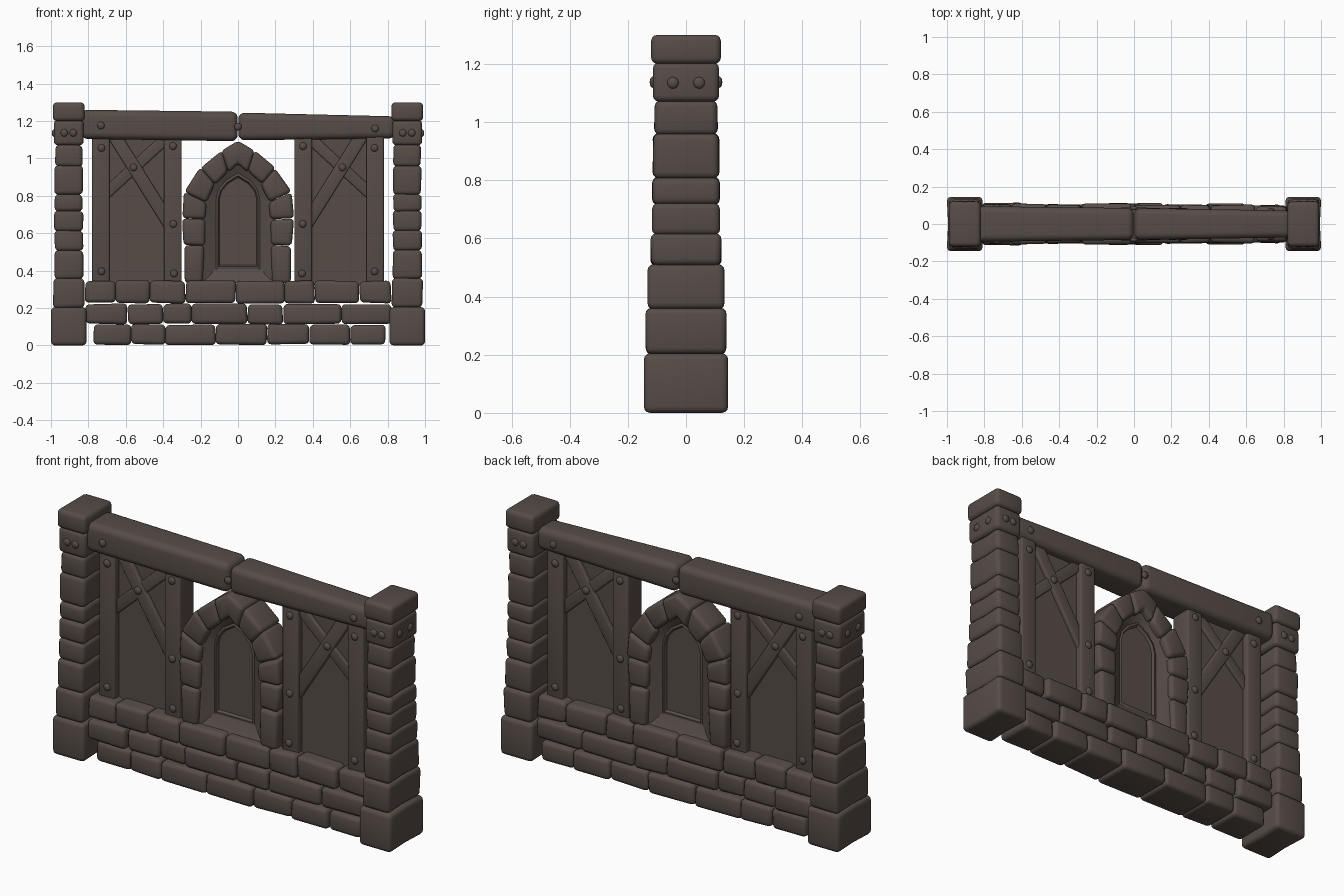
import bpy, bmesh, math, random
from mathutils import Vector, Matrix

if "Cube" in bpy.data.objects:
    bpy.data.objects.remove(bpy.data.objects["Cube"])

random.seed(4)

mat = bpy.data.materials.new("dark brown stone")
mat.diffuse_color = (0.095, 0.073, 0.064, 1)
mat.use_nodes = True
mat.node_tree.nodes["Principled BSDF"].inputs["Base Color"].default_value = mat.diffuse_color


def finish(name, bm, angle=40):
    bmesh.ops.recalc_face_normals(bm, faces=bm.faces)
    me = bpy.data.meshes.new(name)
    bm.to_mesh(me)
    bm.free()
    me.materials.append(mat)
    ob = bpy.data.objects.new(name, me)
    bpy.context.collection.objects.link(ob)
    bpy.ops.object.select_all(action='DESELECT')
    ob.select_set(True)
    bpy.context.view_layer.objects.active = ob
    bpy.ops.object.shade_smooth_by_angle(angle=math.radians(angle))
    return ob


def prism(name, pts, hy, bevel=0.02, jit=0.0, seg=3, pinch=0.0):
    """Outline in x,z extruded to +-hy (number or one per point), rounded edges."""
    bm = bmesh.new()
    if not isinstance(hy, (list, tuple)):
        hy = [hy] * len(pts)
    front, back = [], []
    for (x, z), h in zip(pts, hy):
        x += random.uniform(-jit, jit)
        z += random.uniform(-jit, jit)
        h += random.uniform(-jit, jit)
        front.append(bm.verts.new((x, -h, z)))
        back.append(bm.verts.new((x, h, z)))
    n = len(pts)
    bm.faces.new(front)
    bm.faces.new(back[::-1])
    for i in range(n):
        j = (i + 1) % n
        bm.faces.new((front[i], back[i], back[j], front[j]))
    bmesh.ops.recalc_face_normals(bm, faces=bm.faces)
    if bevel:
        bmesh.ops.bevel(bm, geom=bm.edges[:], offset=bevel, segments=seg,
                        profile=0.5, affect='EDGES', clamp_overlap=True)
    if pinch:
        # shallow waist where the front and back halves meet
        bmesh.ops.bisect_plane(bm, geom=bm.verts[:] + bm.edges[:] + bm.faces[:],
                               plane_co=(0, 0, 0), plane_no=(0, 1, 0))
        cx = sum(p[0] for p in pts) / n
        for v in bm.verts:
            if abs(v.co.y) < 1e-4:
                v.co.x -= math.copysign(pinch, v.co.x - cx)
    return finish(name, bm)


def box(name, x0, x1, z0, z1, hy, **k):
    return prism(name, [(x0, z0), (x1, z0), (x1, z1), (x0, z1)], hy, **k)


def rivet(x, y, z, axis='Y', r=0.02):
    bm = bmesh.new()
    s = (1, 0.6, 1) if axis == 'Y' else (0.6, 1, 1)
    m = Matrix.Translation((x, y, z)) @ Matrix.Diagonal((*s, 1))
    bmesh.ops.create_uvsphere(bm, u_segments=14, v_segments=8, radius=r, matrix=m)
    finish("rivet", bm, 60)


def rivets(x, y, z):
    for s in (-1, 1):
        rivet(x, s * y, z)


# Corner pillars: (z0, z1, half width x, half depth y)
courses = [(0.0, 0.205, 0.095, 0.145), (0.2, 0.36, 0.082, 0.138),
           (0.355, 0.51, 0.078, 0.131), (0.505, 0.615, 0.076, 0.122),
           (0.61, 0.72, 0.076, 0.118), (0.715, 0.81, 0.075, 0.115),
           (0.805, 0.96, 0.075, 0.114), (0.955, 1.075, 0.073, 0.109),
           (1.07, 1.205, 0.080, 0.114), (1.2, 1.3, 0.085, 0.12)]
for side in (-1, 1):
    cx = side * 0.905
    for i, (z0, z1, w, d) in enumerate(courses):
        nm = "pillar_base" if i == 0 else "pillar_cap" if i == 9 else "pillar_stone"
        box(nm, cx - w, cx + w, z0, z1, d, bevel=0.022,
            jit=0.003 if 0 < i < 8 else 0, pinch=0.006 if i < 8 else 0)
    for dx in (-0.024, 0.024):
        rivets(cx + dx, 0.113, 1.137)
    for y in (-0.045, 0.045):
        rivet(side * 0.984, y, 1.135, 'X')

# Low stone wall: three courses
rows = [(0.005, 0.112, [-.775, -.57, -.39, -.12, .155, .38, .6, .79]),
        (0.115, 0.222, [-.82, -.59, -.4, -.25, .05, .24, .55, .82]),
        (0.227, 0.345, [-.82, -.655, -.47, -.28, -.01, .25, .41, .65, .82])]
for z0, z1, xs in rows:
    for a, b in zip(xs, xs[1:]):
        d = 0.103 + random.uniform(-0.012, 0.01) - 0.02 * max(0, (a + b) / 2 - 0.3)
        box("wall_stone", a + 0.001, b - 0.001, z0, z1, d, bevel=0.022, jit=0.004)

# Top beam in two lengths
prism("top_beam_left", [(-0.84, 1.105), (-0.002, 1.092), (-0.002, 1.25), (-0.84, 1.26)],
      [0.095, 0.085, 0.085, 0.095], bevel=0.035, seg=5)
prism("top_beam_right", [(0.002, 1.097), (0.84, 1.107), (0.84, 1.225), (0.002, 1.245)],
      [0.085, 0.072, 0.072, 0.085], bevel=0.035, seg=5)
for x, y, z in ((-0.733, 0.094, 1.176), (0, 0.085, 1.17), (0.733, 0.073, 1.16)):
    rivets(x, y, z)


def brace(s, p, q, w, hy):
    p, q = Vector(p), Vector(q)
    d = (q - p).normalized()
    o = Vector((-d.y, d.x)) * w / 2
    prism("cross_brace", [(s * v.x, v.y) for v in (p - o, q - o, q + o, p + o)], hy, bevel=0.008)


# Timber panels on both sides of the window
for s in (-1, 1):
    lo, hi = sorted((s * 0.75, s * 0.33))
    box("wall_panel", lo, hi, 0.32, 1.14, 0.025, bevel=0)
    for c in (0.733, 0.348):
        box("timber_post", s * c - 0.047, s * c + 0.047, 0.32, 1.14, 0.06, bevel=0.01)
    brace(s, (0.66, 1.12), (0.36, 0.64), 0.07, 0.045)
    brace(s, (0.36, 1.13), (0.72, 0.80), 0.06, 0.04)
    rivets(s * 0.558, 0.046, 0.952)
    for x, z in ((0.73, 1.056), (0.348, 1.066), (0.346, 0.65), (0.73, 0.396), (0.342, 0.385)):
        rivets(s * x, 0.06, z)

# Arch stones: joints as (outer, inner) points, mirrored
joints = [((.285, .335), (.185, .335)), ((.288, .535), (.18, .535)),
          ((.298, .68), (.172, .675)), ((.288, .82), (.168, .765)),
          ((.20, .95), (.125, .86)), ((.085, 1.045), (.055, .93))]
for s in (-1, 1):
    for (o0, i0), (o1, i1) in zip(joints, joints[1:]):
        prism("arch_stone", [(s * x, z) for x, z in (o0, o1, i1, i0)],
              0.082, bevel=0.022, jit=0.004)
prism("keystone", [(-.09, 1.04), (-.05, .925), (0, .975), (.05, .925), (.09, 1.04), (0, 1.095)],
      0.088, bevel=0.02)


# Window: pointed frame sloping in to a recessed pane, both faces
def outline(w, b, spring, apex):
    h = apex - spring
    right = [(w, b), (w, spring), (w * .88, spring + h * .38), (w * .55, spring + h * .72)]
    return right + [(0, apex)] + [(-x, z) for x, z in right[::-1]]


bm = bmesh.new()
for s in (-1, 1):
    rings = []
    for y, o in ((0.065, (.2, .335, .77, 1.0)), (0.05, (.165, .36, .775, .965)),
                 (0.028, (.118, .41, .78, .922)), (0.032, (.107, .422, .78, .908)),
                 (0.018, (.100, .43, .78, .898))):
        rings.append([bm.verts.new((x, s * y, z)) for x, z in outline(*o)])
    for a, b in zip(rings, rings[1:]):
        for i in range(len(a)):
            j = (i + 1) % len(a)
            bm.faces.new((a[i], a[j], b[j], b[i]))
    bm.faces.new(rings[-1])
    if s < 0:
        first = rings[0]
for i in range(len(first)):
    j = (i + 1) % len(first)
    bm.faces.new((first[i], first[j], rings[0][j], rings[0][i]))
finish("window_frame", bm, 30)
